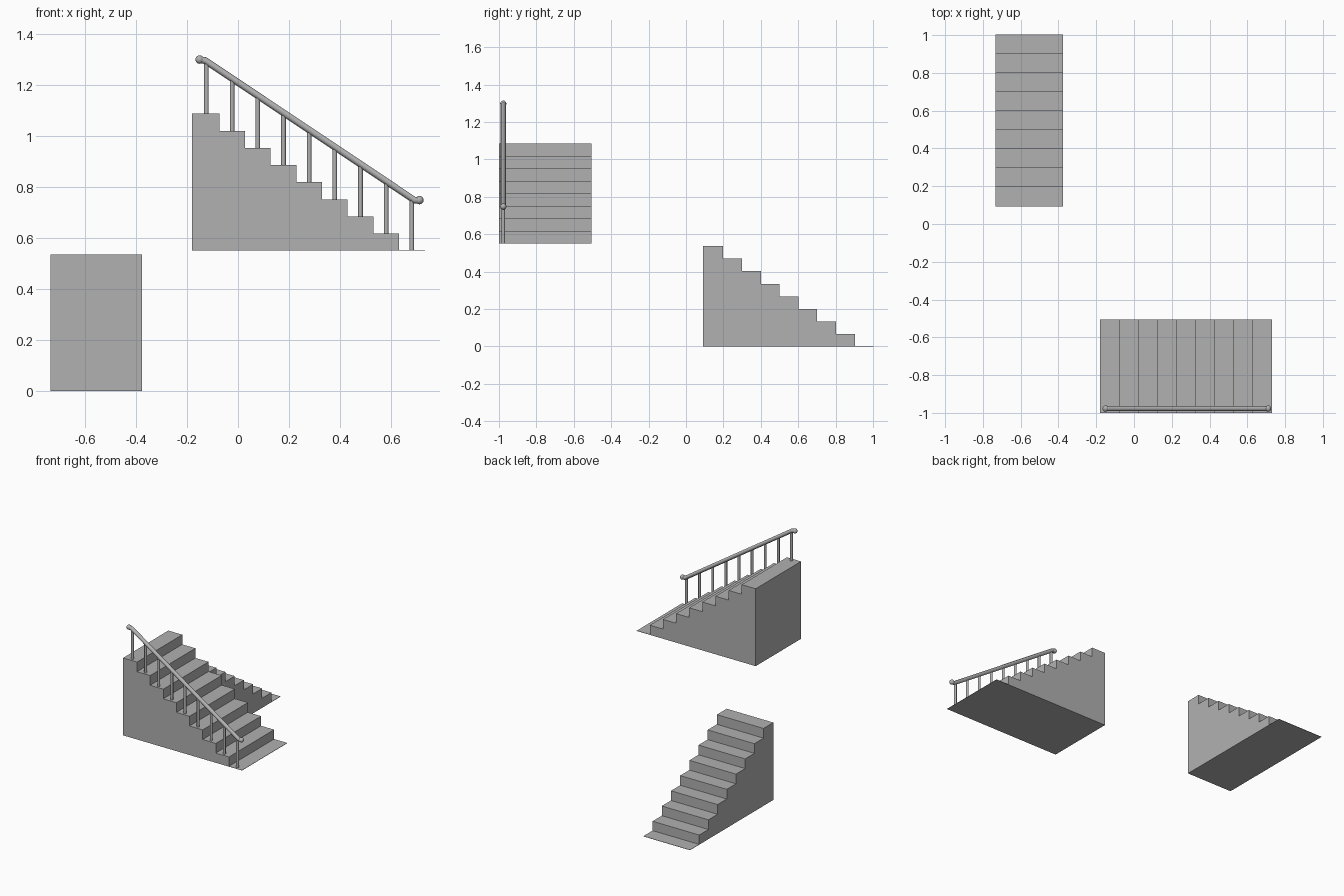
import bpy, bmesh, math
from mathutils import Vector

cube = bpy.data.objects.get("Cube")
if cube:
    bpy.data.objects.remove(cube, do_unlink=True)

grey = bpy.data.materials.new("plain grey")
grey.use_nodes = True
grey.diffuse_color = (0.44, 0.44, 0.44, 1)
grey.node_tree.nodes["Principled BSDF"].inputs["Base Color"].default_value = (0.44, 0.44, 0.44, 1)

STEPS, RUN, RISE, TOP_RUN = 8, 0.1005, 0.067, 0.107
SHEET = 0.002  # thin floor strip in front of the lowest step


def finish(obj, smooth=False):
    obj.data.materials.append(grey)
    if smooth:
        bpy.ops.object.select_all(action='DESELECT')
        obj.select_set(True)
        bpy.context.view_layer.objects.active = obj
        bpy.ops.object.shade_smooth_by_angle(angle=math.radians(40))
    return obj


def staircase(name, origin, run_dir, width_dir, width):
    """Extrude a stepped profile that descends along run_dir."""
    origin, run_dir = Vector(origin), Vector(run_dir)
    profile = [(0, 0), (0, STEPS * RISE)]
    d = TOP_RUN
    for level in range(STEPS, 0, -1):
        profile.append((d, level * RISE))
        profile.append((d, (level - 1) * RISE if level > 1 else SHEET))
        d += RUN
    profile += [(d, SHEET), (d, 0)]
    bm = bmesh.new()
    face = bm.faces.new([bm.verts.new(origin + run_dir * a + Vector((0, 0, z))) for a, z in profile])
    ext = bmesh.ops.extrude_face_region(bm, geom=[face])
    moved = [v for v in ext["geom"] if isinstance(v, bmesh.types.BMVert)]
    bmesh.ops.translate(bm, verts=moved, vec=Vector(width_dir) * width)
    bmesh.ops.recalc_face_normals(bm, faces=bm.faces)
    mesh = bpy.data.meshes.new(name)
    bm.to_mesh(mesh)
    bm.free()
    obj = bpy.data.objects.new(name, mesh)
    bpy.context.collection.objects.link(obj)
    return finish(obj)


# Lower flight runs down to the back, upper flight runs down to +x
BASE = 0.55
staircase("lower_stairs", (-0.733, 0.092, 0), (0, 1, 0), (1, 0, 0), 0.357)
staircase("upper_stairs", (-0.18, -1, BASE), (1, 0, 0), (0, 1, 0), 0.495)

# Handrail: sloped tube with short level ends
RAIL_Y = -0.977
path = [(-0.15, 1.298), (-0.128, 1.294), (0.69, 0.748), (0.71, 0.748)]
curve = bpy.data.curves.new("handrail", 'CURVE')
curve.dimensions = '3D'
curve.bevel_depth = 0.0135
curve.bevel_resolution = 4
curve.use_fill_caps = True
spline = curve.splines.new('POLY')
spline.points.add(len(path) - 1)
for point, (x, z) in zip(spline.points, path):
    point.co = (x, RAIL_Y, z, 1)
rail = bpy.data.objects.new("handrail", curve)
bpy.context.collection.objects.link(rail)
bpy.ops.object.select_all(action='DESELECT')
rail.select_set(True)
bpy.context.view_layer.objects.active = rail
bpy.ops.object.convert(target='MESH')
finish(bpy.context.object, smooth=True)

# Rounded rail ends
for name, (x, z) in (("rail_end_top", path[0]), ("rail_end_bottom", path[-1])):
    bpy.ops.mesh.primitive_uv_sphere_add(segments=20, ring_count=12, radius=0.0165, location=(x, RAIL_Y, z))
    bpy.context.object.name = name
    finish(bpy.context.object, smooth=True)

# One post on every tread, and one on the floor strip
(x0, z0), (x1, z1) = path[1], path[2]
for i in range(STEPS + 1):
    x = -0.1235 + i * RUN
    bottom = BASE + (STEPS - i) * RISE
    top = z0 + (z1 - z0) * (x - x0) / (x1 - x0)
    bpy.ops.mesh.primitive_cylinder_add(vertices=16, radius=0.009, depth=top - bottom,
                                        location=(x, RAIL_Y, (top + bottom) / 2))
    bpy.context.object.name = f"rail_post_{i + 1}"
    finish(bpy.context.object, smooth=True)
